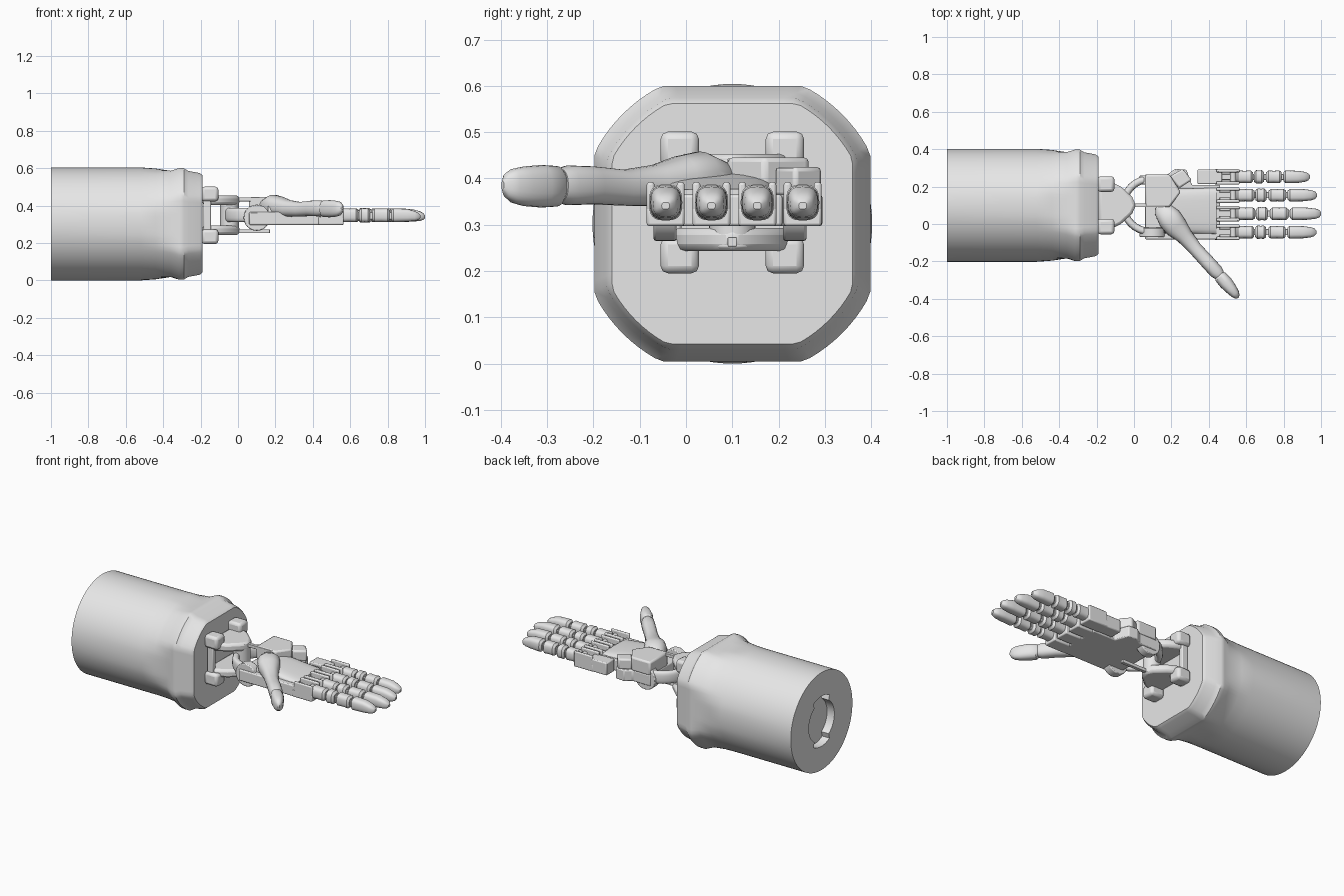
import bpy, bmesh, math
from mathutils import Vector

cube = bpy.data.objects.get("Cube")
if cube:
    bpy.data.objects.remove(cube, do_unlink=True)

GREY = (0.8, 0.8, 0.8, 1)
grey = bpy.data.materials.new("light_grey")
grey.use_nodes = True
grey.diffuse_color = GREY
grey.node_tree.nodes["Principled BSDF"].inputs["Base Color"].default_value = GREY


def finish(name, bm, bevel=0, segments=2):
    bmesh.ops.recalc_face_normals(bm, faces=bm.faces)
    mesh = bpy.data.meshes.new(name)
    bm.to_mesh(mesh)
    bm.free()
    mesh.materials.append(grey)
    mesh.shade_smooth()
    mesh.set_sharp_from_angle(angle=math.radians(32))
    ob = bpy.data.objects.new(name, mesh)
    bpy.context.collection.objects.link(ob)
    if bevel:
        mod = ob.modifiers.new("Bevel", "BEVEL")
        mod.width, mod.segments, mod.limit_method = bevel, segments, "ANGLE"
    return ob


def loft(name, rings):
    """Skin a list of equal-length point rings and close both ends."""
    bm = bmesh.new()
    loops = [[bm.verts.new(p) for p in ring] for ring in rings]
    n = len(loops[0])
    for a, b in zip(loops, loops[1:]):
        for i in range(n):
            j = (i + 1) % n
            bm.faces.new((a[i], a[j], b[j], b[i]))
    bm.faces.new(loops[0])
    bm.faces.new(loops[-1])
    return finish(name, bm)


def prism(name, outline, z0, z1, bevel=0.006):
    """Extrude an xy outline between two heights."""
    bm = bmesh.new()
    low = [bm.verts.new((x, y, z0)) for x, y in outline]
    high = [bm.verts.new((x, y, z1)) for x, y in outline]
    bm.faces.new(low)
    bm.faces.new(high)
    for i in range(len(low)):
        j = (i + 1) % len(low)
        bm.faces.new((low[i], low[j], high[j], high[i]))
    return finish(name, bm, bevel)


def box(name, x0, x1, y0, y1, z0, z1, bevel=0.006):
    return prism(name, [(x0, y0), (x1, y0), (x1, y1), (x0, y1)], z0, z1, bevel)


def cylinder(name, centre, radius, depth, axis):
    bm = bmesh.new()
    bmesh.ops.create_cone(bm, cap_ends=True, segments=32, radius1=radius,
                          radius2=radius, depth=depth)
    turn = Vector((0, 0, 1)).rotation_difference(Vector(axis)).to_matrix()
    bmesh.ops.rotate(bm, matrix=turn, verts=bm.verts)
    bmesh.ops.translate(bm, vec=centre, verts=bm.verts)
    return finish(name, bm, 0.005)


def tube(name, stations, power=1.0, sides=24):
    """Stations are (x, y, z, half width, half height) along a level path."""
    centres = [Vector(s[:3]) for s in stations]
    rings = []
    for i, s in enumerate(stations):
        d = centres[min(i + 1, len(centres) - 1)] - centres[max(i - 1, 0)]
        side = Vector((-d.y, d.x, 0)).normalized()
        ring = []
        for k in range(sides):
            t = math.tau * k / sides
            c, v = math.cos(t), math.sin(t)
            u = math.copysign(abs(c) ** power, c) * s[3]
            w = math.copysign(abs(v) ** power, v) * s[4]
            ring.append(centres[i] + side * u + Vector((0, 0, w)))
        rings.append(ring)
    return loft(name, rings)


# Forearm sleeve: round at the back, squared at the cuff, keyed socket in the base
AXIS_Y, AXIS_Z, SIDES = 0.10, 0.302, 96


def section(x, radius, flat):
    pts = []
    for k in range(SIDES):
        t = math.tau * k / SIDES
        c, s = math.cos(t), math.sin(t)
        r = min(radius, flat / max(abs(c), abs(s)))
        pts.append((x, AXIS_Y + r * c, AXIS_Z + r * s))
    return pts


def socket(x):
    pts = []
    for k in range(SIDES):
        t = math.tau * k / SIDES
        r = 0.155 if abs(math.sin(t)) > 0.85 else 0.125
        pts.append((x, AXIS_Y + r * math.cos(t), AXIS_Z + r * math.sin(t)))
    return pts


sleeve = [(-1, 0.302, 0.31), (-0.52, 0.302, 0.31), (-0.44, 0.304, 0.296),
          (-0.36, 0.312, 0.284), (-0.315, 0.335, 0.298), (-0.29, 0.335, 0.298),
          (-0.265, 0.316, 0.283), (-0.205, 0.305, 0.272), (-0.19, 0.295, 0.26)]
loft("forearm_sleeve", [socket(-0.95), socket(-1)] + [section(*s) for s in sleeve])

# Wrist bracket: four feet, uprights and two tapering plates around a pivot
MID = 0.348
plate = [(-0.19, -0.03), (-0.13, -0.03), (-0.07, 0.0), (-0.01, 0.055), (0.01, 0.1),
         (-0.01, 0.145), (-0.07, 0.2), (-0.13, 0.23), (-0.19, 0.23)]
for part, sign in (("upper", 1), ("lower", -1)):
    z0, z1 = sorted((MID + sign * 0.055, MID + sign * 0.105))
    prism(part + "_bracket_plate", plate, z0, z1, 0.015)
    for y0 in (-0.055, 0.172):
        z0, z1 = sorted((MID + sign * 0.075, MID + sign * 0.153))
        box(part + "_bracket_foot", -0.195, -0.105, y0, y0 + 0.083, z0, z1, 0.016)
    z = MID + sign * 0.085
    box(part + "_wrist_pin", -0.02, 0.17, 0.09, 0.11, z - 0.01, z + 0.01, 0.002)
for y0 in (-0.04, 0.21):
    box("bracket_upright", -0.185, -0.145, y0, y0 + 0.03, 0.25, 0.45)
cylinder("wrist_pivot", (-0.045, 0.1, MID), 0.05, 0.2, (0, 0, 1))

# Wrist yoke: half ring joining the bracket to two round ears
yoke = []
for k in range(17):
    t = math.radians(90 + 180 * k / 16)
    yoke.append((0.085 + 0.14 * math.cos(t), 0.1 + 0.14 * math.sin(t), 0.35, 0.02, 0.038))
tube("wrist_yoke", yoke, 0.7)
for y in (-0.045, 0.235):
    cylinder("wrist_ear", (0.1, y, 0.335), 0.07, 0.05, (0, 1, 0))

# Palm: flat back, raised heel, tapering pad
prism("palm_plate", [(0.06, -0.082), (0.46, -0.082), (0.46, 0.208), (0.31, 0.208),
                     (0.28, 0.29), (0.22, 0.295), (0.18, 0.265), (0.06, 0.265)],
      0.297, 0.365)
box("little_finger_bar", 0.34, 0.47, 0.213, 0.292, 0.298, 0.375)
prism("palm_heel", [(0.06, 0.09), (0.19, 0.09), (0.25, 0.17), (0.19, 0.265),
                    (0.06, 0.265)], 0.36, 0.445, 0.01)
prism("palm_side_block", [(0.19, 0.255), (0.24, 0.19), (0.31, 0.235), (0.26, 0.295)],
      0.36, 0.425, 0.01)
tube("palm_pad", [(0.16, 0.07, 0.36, 0.12, 0.055), (0.28, 0.07, 0.36, 0.12, 0.04),
                  (0.44, 0.07, 0.355, 0.125, 0.022)], 0.6)

# Thumb: swelling base, long bone and separate tip
tube("thumb_base", [(0.13, 0.1, 0.385, 0.02, 0.02), (0.15, 0.08, 0.39, 0.048, 0.045),
                    (0.19, 0.03, 0.4, 0.065, 0.058), (0.225, -0.015, 0.395, 0.062, 0.053),
                    (0.27, -0.065, 0.385, 0.045, 0.045), (0.33, -0.135, 0.38, 0.037, 0.039),
                    (0.39, -0.2, 0.385, 0.038, 0.041), (0.44, -0.255, 0.385, 0.038, 0.043),
                    (0.457, -0.274, 0.385, 0.03, 0.036)], 0.85)
tube("thumb_tip", [(0.452, -0.268, 0.385, 0.022, 0.03), (0.462, -0.282, 0.383, 0.034, 0.044),
                   (0.49, -0.313, 0.383, 0.037, 0.046), (0.52, -0.348, 0.383, 0.031, 0.043),
                   (0.54, -0.373, 0.384, 0.025, 0.037), (0.551, -0.388, 0.385, 0.016, 0.026),
                   (0.556, -0.396, 0.385, 0.005, 0.01)], 0.8)


# Fingers: forked knuckle, then three rounded segments on a thin core
def segment(name, x0, x1, y, half, tip=False):
    e = 0.012
    z, h = 0.348, half + 0.003
    st = [(x0, y, z, half * 0.7, h * 0.7), (x0 + e, y, z, half, h)]
    if tip:
        st += [(x0 + (x1 - x0) * 0.55, y, z, half * 0.95, h * 0.92),
               (x1 - 0.03, y, z - 0.004, half * 0.8, h * 0.72),
               (x1 - 0.01, y, z - 0.006, half * 0.6, h * 0.5),
               (x1, y, z - 0.007, half * 0.25, h * 0.2)]
    else:
        st += [((x0 + x1) / 2, y, z, half * 0.95, h * 0.95),
               (x1 - e, y, z, half, h), (x1, y, z, half * 0.7, h * 0.7)]
    tube(name, st, 0.7)


fingers = (("index", -0.044, 0.975), ("middle", 0.055, 1.0),
           ("ring", 0.154, 0.978), ("little", 0.252, 0.94))
for finger, y, end in fingers:
    s = (end - 0.57) / 0.43
    box(finger + "_knuckle_base", 0.43, 0.565, y - 0.041, y + 0.041, 0.297, 0.34)
    for side in (-1, 1):
        a, b = sorted((y + side * 0.024, y + side * 0.041))
        box(finger + "_knuckle_cheek", 0.44, 0.565, a, b, 0.32, 0.392)
    cylinder(finger + "_knuckle_pin", (0.53, y, 0.36), 0.016, 0.08, (0, 1, 0))
    box(finger + "_core", 0.45, 0.57 + 0.3 * s, y - 0.016, y + 0.016, 0.325, 0.365, 0.004)
    segment(finger + "_root", 0.545, 0.57 + 0.077 * s, y, 0.034)
    segment(finger + "_lower", 0.57 + 0.083 * s, 0.57 + 0.145 * s, y, 0.036)
    segment(finger + "_middle", 0.57 + 0.158 * s, 0.57 + 0.255 * s, y, 0.034)
    segment(finger + "_tip", 0.57 + 0.265 * s, end, y, 0.034, True)
